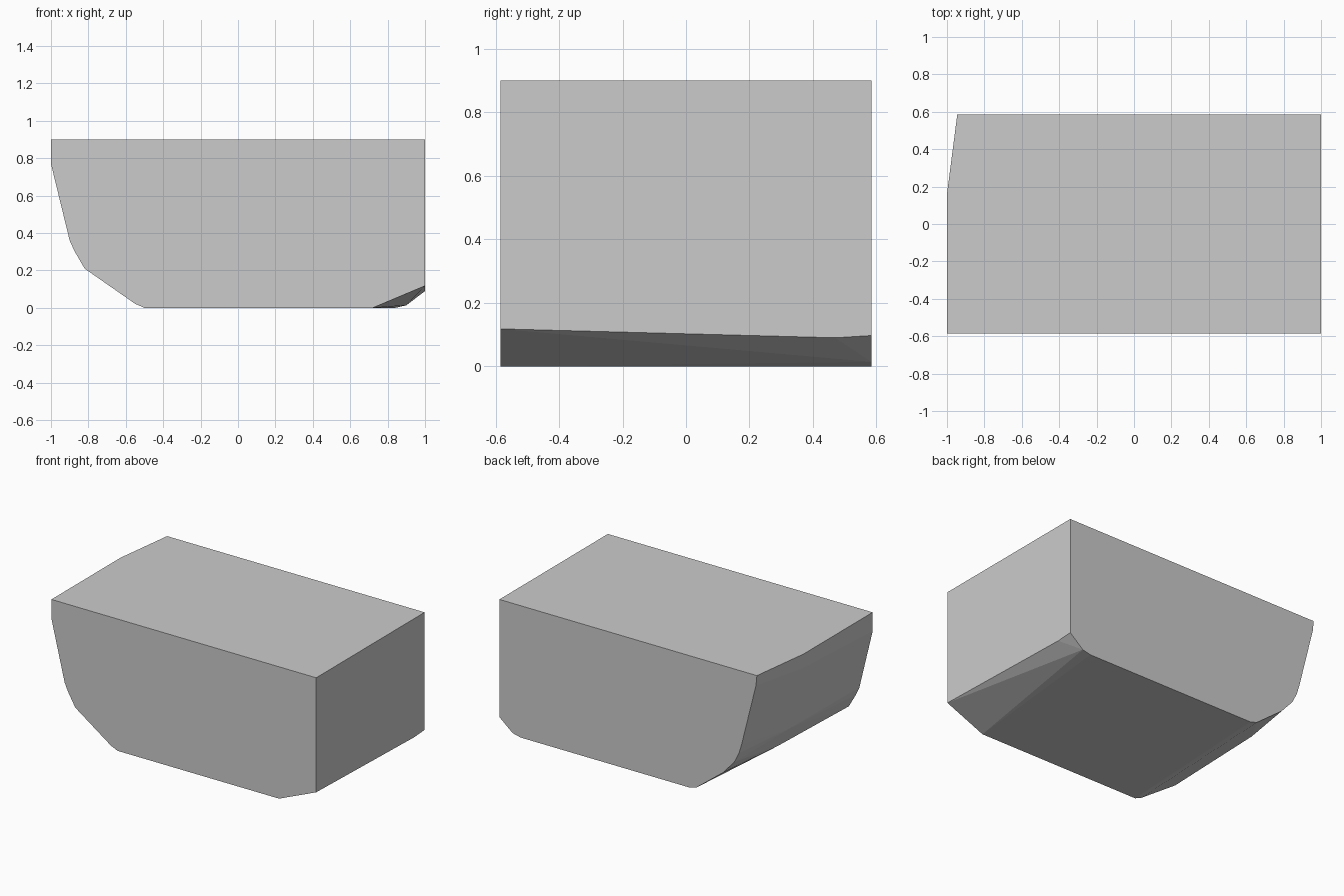
import bpy, bmesh

if "Cube" in bpy.data.objects:
    bpy.data.objects.remove(bpy.data.objects["Cube"])

# Cross-sections (x, z) at several depths, skinned as one convex faceted block
SECTIONS = {
    -0.585: [(-1, 0.9), (-1, 0.77), (-0.9, 0.36), (-0.875, 0.305), (-0.82, 0.21),
             (-0.55, 0.022), (-0.5, 0), (0.72, 0), (1, 0.118), (1, 0.9)],
    0.16: [(-1, 0.9), (-0.992, 0.8), (-0.89, 0.36), (-0.805, 0.22)],
    0.47: [(1, 0.09)],
    0.585: [(-0.945, 0.9), (-0.938, 0.83), (-0.83, 0.4), (-0.81, 0.335),
            (-0.775, 0.265), (-0.69, 0.17), (-0.49, 0.015), (-0.44, 0),
            (0.84, 0), (0.9, 0.014), (1, 0.097), (1, 0.9)],
}

grey = bpy.data.materials.new("plain grey")
grey.diffuse_color = (0.6, 0.6, 0.6, 1)
grey.use_nodes = True
grey.node_tree.nodes["Principled BSDF"].inputs["Base Color"].default_value = grey.diffuse_color

# Block body
bm = bmesh.new()
for y, profile in SECTIONS.items():
    for x, z in profile:
        bm.verts.new((x, y, z))
hull = bmesh.ops.convex_hull(bm, input=bm.verts[:])
loose = {v for v in hull["geom_interior"] + hull["geom_unused"]
         if isinstance(v, bmesh.types.BMVert)}
bmesh.ops.delete(bm, geom=list(loose), context='VERTS')
# Merge coplanar triangles into flat faces
bmesh.ops.dissolve_limit(bm, angle_limit=0.01, verts=bm.verts[:], edges=bm.edges[:])
bmesh.ops.recalc_face_normals(bm, faces=bm.faces[:])

mesh = bpy.data.meshes.new("chamfered_block")
bm.to_mesh(mesh)
bm.free()
mesh.materials.append(grey)
block = bpy.data.objects.new("chamfered_block", mesh)
bpy.context.collection.objects.link(block)
